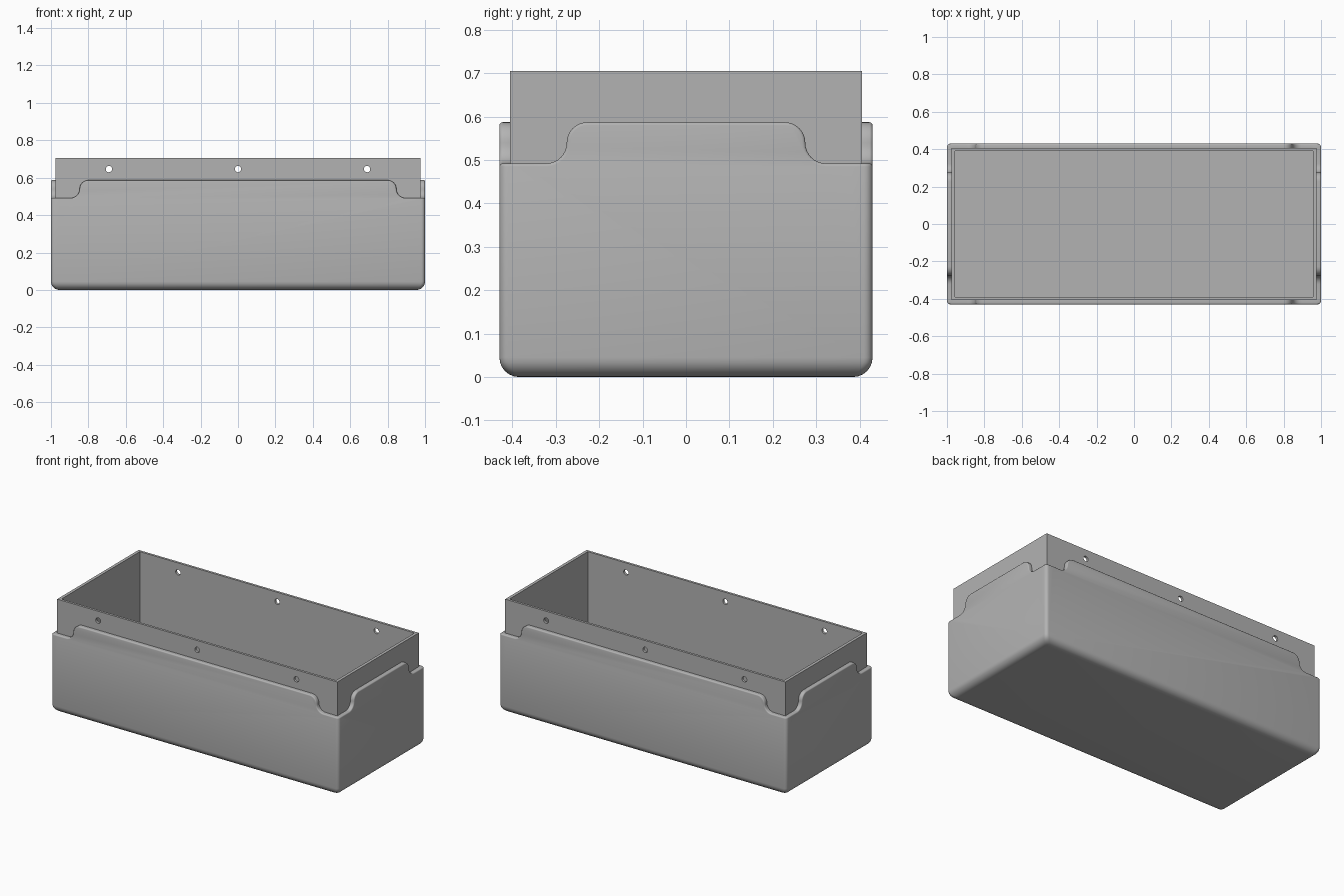
import bpy, bmesh
from math import sin, cos, pi, radians

cube = bpy.data.objects.get("Cube")
if cube:
    bpy.data.objects.remove(cube, do_unlink=True)

grey = bpy.data.materials.new("plain grey")
grey.use_nodes = True
colour = (0.45, 0.45, 0.45, 1)
grey.diffuse_color = colour
grey.node_tree.nodes["Principled BSDF"].inputs["Base Color"].default_value = colour

HX, HY = 1.0, 0.43            # half size of the outer shell
TOP, LOW, RIM = 0.587, 0.492, 0.705


def make(name, bm, cutter=False):
    bmesh.ops.recalc_face_normals(bm, faces=bm.faces[:])
    mesh = bpy.data.meshes.new(name)
    bm.to_mesh(mesh)
    bm.free()
    mesh.materials.append(grey)
    ob = bpy.data.objects.new(name, mesh)
    bpy.context.collection.objects.link(ob)
    ob.hide_render = cutter
    return ob


def loft(rings):
    """Capped skin through a list of equal-length point rings."""
    bm = bmesh.new()
    loops = [[bm.verts.new(p) for p in ring] for ring in rings]
    for a, b in zip(loops, loops[1:]):
        for i in range(len(a)):
            j = (i + 1) % len(a)
            bm.faces.new((a[i], a[j], b[j], b[i]))
    bm.faces.new(loops[0])
    bm.faces.new(loops[-1])
    return bm


def rectangle(hx, hy, z):
    return [(-hx, -hy, z), (hx, -hy, z), (hx, hy, z), (-hx, hy, z)]


def rounded(hx, hy, z, r=0.02, steps=5):
    ring = []
    for k, (sx, sy) in enumerate(((1, 1), (-1, 1), (-1, -1), (1, -1))):
        for i in range(steps + 1):
            a = (k + i / steps) * pi / 2
            ring.append((sx * (hx - r) + r * cos(a), sy * (hy - r) + r * sin(a), z))
    return ring


def cut(ob, cutter):
    mod = ob.modifiers.new("cut", 'BOOLEAN')
    mod.operation = 'DIFFERENCE'
    mod.solver = 'EXACT'
    mod.object = cutter
    bpy.context.view_layer.objects.active = ob
    bpy.ops.object.modifier_apply(modifier=mod.name)
    bpy.data.objects.remove(cutter, do_unlink=True)


def shoulder(edge, end):
    """Outline of the material removed beside a raised panel (across, up)."""
    r = (TOP - LOW) / 2
    steps = 8
    pts = [(edge - r, TOP + 0.1), (end, TOP + 0.1), (end, LOW)]
    for i in range(steps + 1):
        a = i / steps * pi / 2
        pts.append((edge + r - r * sin(a), LOW + r - r * cos(a)))
    for i in range(1, steps + 1):
        a = i / steps * pi / 2
        pts.append((edge - r + r * cos(a), TOP - r + r * sin(a)))
    return pts


def finish(ob, angle=35):
    bpy.ops.object.select_all(action='DESELECT')
    ob.select_set(True)
    bpy.context.view_layer.objects.active = ob
    bpy.ops.object.shade_smooth_by_angle(angle=radians(angle))


# Outer shell: rounded block with a rounded bottom edge
R = 0.045
rings = []
for i in range(7):
    a = i / 6 * pi / 2
    d = R * (1 - sin(a))
    rings.append(rounded(HX - d, HY - d, R * (1 - cos(a))))
rings.append(rounded(HX, HY, TOP))
shell = make("outer_shell", loft(rings))

# Hollow it, then drop the rim around each corner
cut(shell, make("hollow_cutter", loft([rectangle(0.962, 0.393, z) for z in (0.03, 0.9)]), True))
front_profile = shoulder(0.847, 1.1)
side_profile = shoulder(0.275, 0.5)
for s in (-1, 1):
    for t in (-1, 1):
        cut(shell, make("front_cutter", loft(
            [[(s * u, t * y, z) for u, z in front_profile] for y in (0.38, 0.5)]), True))
        cut(shell, make("side_cutter", loft(
            [[(s * x, t * u, z) for u, z in side_profile] for x in (0.95, 1.1)]), True))

# Soft rim edge
bevel = shell.modifiers.new("soft_rim", 'BEVEL')
bevel.width = 0.007
bevel.segments = 3
bevel.limit_method = 'ANGLE'
bevel.angle_limit = radians(45)
bevel.use_clamp_overlap = False
bpy.context.view_layer.objects.active = shell
bpy.ops.object.modifier_apply(modifier=bevel.name)
finish(shell)

# Inner liner: thin-walled open tray standing above the shell
liner = make("inner_liner", loft([rectangle(0.975, 0.405, z) for z in (0.035, RIM)]))
cut(liner, make("tray_cutter", loft([rectangle(0.956, 0.39, z) for z in (0.045, 0.9)]), True))

# Three screw holes through the front and back walls
for x in (-0.69, 0, 0.69):
    circle = [(x + 0.017 * cos(i * pi / 12), 0.646 + 0.017 * sin(i * pi / 12)) for i in range(24)]
    cut(liner, make("hole_cutter", loft([[(u, y, z) for u, z in circle] for y in (-0.5, 0.5)]), True))
finish(liner)
